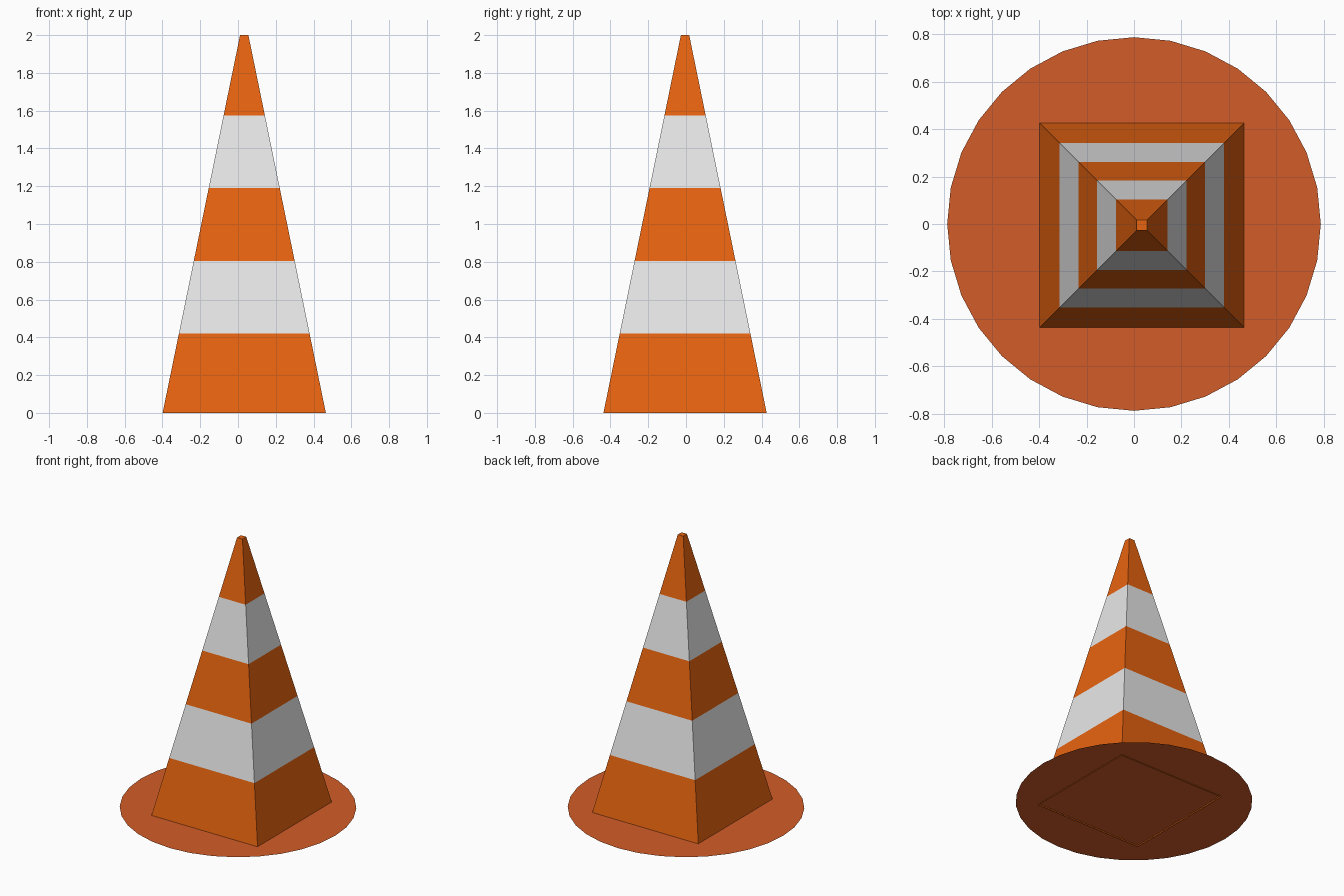
import bpy
import bmesh
from mathutils import Vector

cube = bpy.data.objects.get("Cube")
if cube:
    bpy.data.objects.remove(cube, do_unlink=True)


def make_material(name, color):
    mat = bpy.data.materials.new(name)
    mat.use_nodes = True
    mat.diffuse_color = color
    mat.node_tree.nodes["Principled BSDF"].inputs["Base Color"].default_value = color
    return mat


def make_object(name, bm, materials):
    mesh = bpy.data.meshes.new(name)
    bm.to_mesh(mesh)
    bm.free()
    for mat in materials:
        mesh.materials.append(mat)
    obj = bpy.data.objects.new(name, mesh)
    bpy.context.collection.objects.link(obj)
    return obj


orange = make_material("orange", (0.8, 0.125, 0.005, 1))
white = make_material("white", (0.8, 0.8, 0.8, 1))
dull_orange = make_material("dull_orange", (0.65, 0.108, 0.021, 1))

# Four-sided tapering body, open underneath, with alternating stripes
CENTRE = Vector((0.033, -0.005, 0))
HEIGHT = 2.0
BASE_HALF, TOP_HALF = 0.432, 0.022
LEVELS = [0, 0.42, 0.805, 1.19, 1.575, HEIGHT]
CORNERS = [(-1, -1), (1, -1), (1, 1), (-1, 1)]

bm = bmesh.new()
rings = []
for z in LEVELS:
    half = BASE_HALF + (TOP_HALF - BASE_HALF) * z / HEIGHT
    rings.append([bm.verts.new(CENTRE + Vector((sx * half, sy * half, z)))
                  for sx, sy in CORNERS])
for band, (low, high) in enumerate(zip(rings, rings[1:])):
    for i in range(4):
        j = (i + 1) % 4
        face = bm.faces.new((low[i], low[j], high[j], high[i]))
        face.material_index = band % 2
bm.faces.new(rings[-1])
make_object("cone_body", bm, [orange, white])

# Thin round base sheet, just above the lower rim of the body
bm = bmesh.new()
bmesh.ops.create_circle(bm, cap_ends=True, segments=32, radius=0.787)
base = make_object("base_disc", bm, [dull_orange])
base.location.z = 0.008
